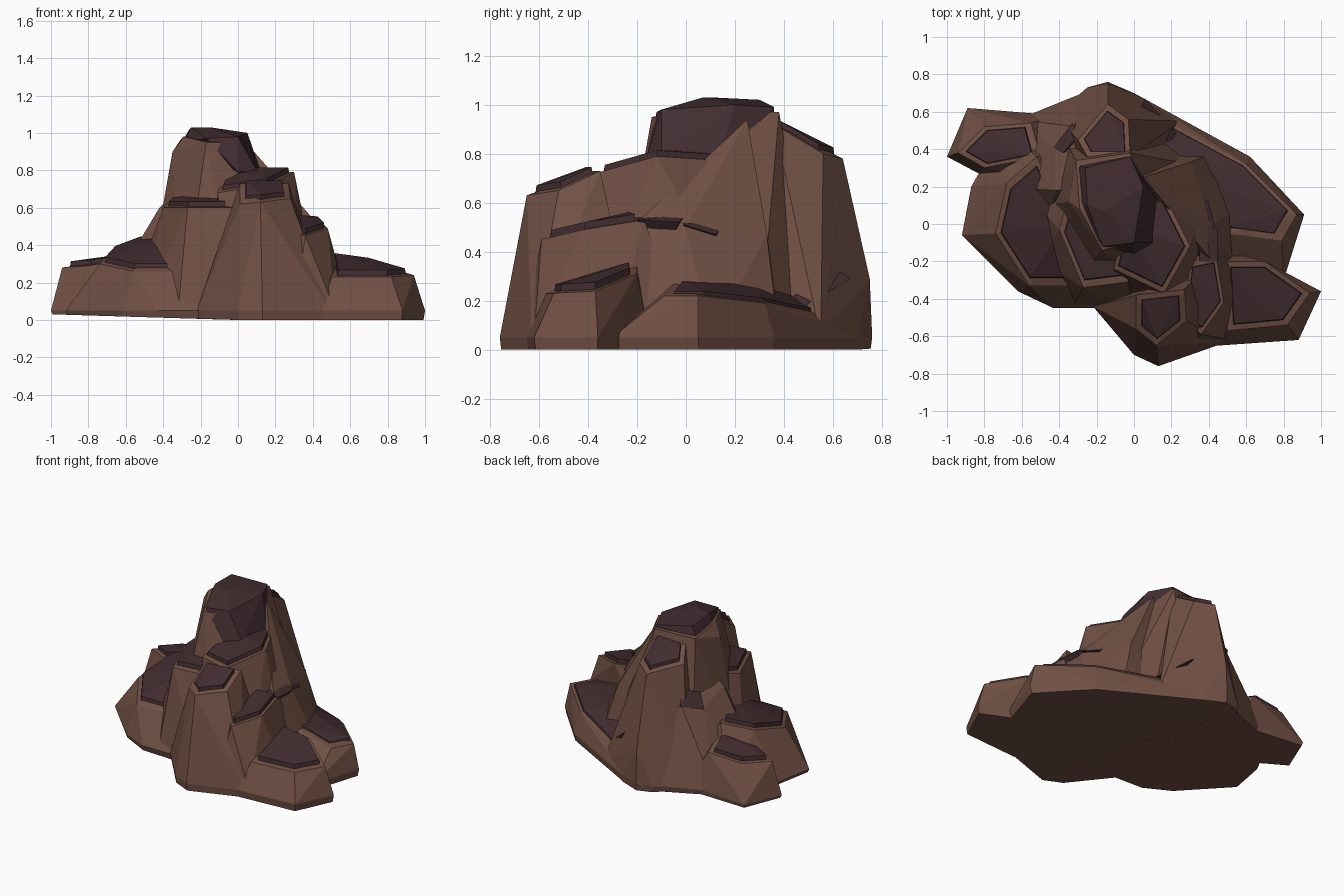
import bpy, bmesh
from mathutils import Vector


def material(name, rgb):
    m = bpy.data.materials.new(name)
    m.diffuse_color = (*rgb, 1)
    return m


BROWN = material("brown_rock", (0.165, 0.081, 0.059))
DARK = material("dark_cap_rock", (0.054, 0.026, 0.029))


def hull(name, points, mat):
    """Flat-faced boulder: convex hull of a few corner points."""
    bm = bmesh.new()
    for p in points:
        bm.verts.new(p)
    res = bmesh.ops.convex_hull(bm, input=bm.verts[:])
    junk = {g for g in res["geom_interior"] + res["geom_unused"]
            if isinstance(g, bmesh.types.BMVert) and g.is_valid}
    bmesh.ops.delete(bm, geom=list(junk), context='VERTS')
    bmesh.ops.recalc_face_normals(bm, faces=bm.faces[:])
    me = bpy.data.meshes.new(name)
    bm.to_mesh(me)
    bm.free()
    me.materials.append(mat)
    ob = bpy.data.objects.new(name, me)
    bpy.context.collection.objects.link(ob)
    return ob


def cap(name, top, lift=0.03, size=0.86):
    """Dark slab lying on a rock top, with a slanted edge."""
    top = [Vector(p) for p in top]
    c = sum(top, Vector()) / len(top)
    lower = [c + (p - c) * size - Vector((0, 0, 0.03)) for p in top]
    upper = [c + (p - c) * (size - 0.05) + Vector((0, 0, lift)) for p in top]
    hull(name, lower + upper, DARK)


def rock(name, base, top, capped=True, lift=0.03, size=0.86, bulge=()):
    """Brown rock from a ground outline (slightly undercut) and a top outline."""
    c = sum((Vector(p) for p in base), Vector((0, 0))) / len(base)
    lip = [(x, y, 0.05) for x, y in base]
    foot = [(c.x + (x - c.x) * 0.97, c.y + (y - c.y) * 0.97, 0.03 * max(0, -x)) for x, y in base]
    hull(name, lip + foot + list(top) + list(bulge), BROWN)
    if capped:
        cap(name + "_cap", top, lift, size)


# Central peak and its dark crown with a steep right side
rock("peak",
     [(-.5, .1), (-.4, .5), (.05, .55), (.4, .3), (.35, -.1), (0, -.3), (-.3, -.3)],
     [(-.35, .12, .9), (-.29, .08, .98), (-.31, .34, .96), (-.02, .38, .97),
      (.03, .2, .97), (-.02, -.1, .95), (-.17, -.14, .95)], capped=False)
hull("peak_crown",
     [(-.25, .1, 1.03), (-.26, .3, 1.02), (-.02, .36, .99), (.05, .2, 1.0),
      (0, -.1, .98), (-.17, -.12, .97), (-.15, .07, 1.03),
      (-.29, .11, .95), (-.3, .31, .95), (-.03, .36, .94),
      (.13, .13, .77), (0, -.16, .79), (.1, -.1, .8)], DARK)

# Upper tiers around the peak
rock("right_shoulder",
     [(.4, .3), (.45, -.1), (.35, -.4), (0, -.42), (-.1, -.2), (0, .3)],
     [(.15, .18, .77), (.3, -.12, .79), (.16, -.37, .72), (-.11, -.24, .68), (-.05, 0, .79)],
     size=0.9)
rock("left_tier",
     [(-.6, .2), (-.5, -.2), (-.32, -.43), (0, -.46), (0, 0), (-.3, .5)],
     [(-.4, -.03, .6), (-.27, -.34, .6), (-.03, -.31, .6), (-.12, 0, .66), (-.35, .15, .65)])
rock("front_buttress",
     [(0, -.7), (.13, -.76), (.28, -.7), (.5, -.63), (.4, -.2), (-.22, -.44)],
     [(.01, -.56, .62), (.12, -.65, .63), (.28, -.52, .65), (.27, -.35, .73), (.01, -.38, .73)],
     size=0.8)
rock("back_buttress",
     [(-.25, .73), (-.14, .76), (0, .7), (.25, .55), (.15, .3), (-.35, .3), (-.42, .58)],
     [(-.25, .36, .91), (-.3, .45, .82), (-.14, .64, .78), (-.03, .56, .8), (-.02, .36, .92)],
     size=0.82, bulge=[(-.14, .75, .29)])
rock("right_flank",
     [(.55, -.2), (.6, .1), (.42, .38), (0, .4), (0, -.2)],
     [(.42, -.2, .52), (.42, 0, .5), (.38, .14, .46), (.3, .33, .47),
      (.13, .1, .75), (.05, .25, .94)], capped=False)
rock("left_back_slope",
     [(-.75, .2), (-.62, .56), (-.25, .71), (-.1, .2), (-.5, -.1)],
     [(-.42, .18, .6), (-.42, .4, .52), (-.32, .52, .58), (-.2, .2, .8)], capped=False)

# Lower shelves and lobes
rock("left_shelf",
     [(-.92, -.06), (-.62, -.36), (-.43, -.45), (-.1, -.45), (-.2, .4), (-.7, .5), (-.87, .2)],
     [(-.74, -.05, .3), (-.56, -.33, .26), (-.29, -.33, .26), (-.35, 0, .42),
      (-.52, .36, .43), (-.68, .22, .37)], size=0.9)
rock("back_left_lobe",
     [(-1, .36), (-.89, .62), (-.66, .57), (-.4, .58), (-.4, .2), (-.83, .27)],
     [(-.94, .38, .28), (-.8, .52, .28), (-.55, .54, .3), (-.5, .36, .34), (-.8, .3, .29)],
     size=0.84)
rock("mid_right_block",
     [(.3, -.67), (.52, -.62), (.6, -.3), (.5, 0), (.2, 0), (.2, -.5)],
     [(.27, -.5, .47), (.36, -.59, .45), (.48, -.42, .49), (.44, -.17, .53), (.3, -.2, .54)])
rock("front_right_lobe",
     [(.45, -.65), (.88, -.62), (1, -.36), (.82, -.28), (.5, -.15)],
     [(.5, -.57, .23), (.82, -.54, .23), (.94, -.37, .24), (.7, -.2, .31), (.48, -.2, .34)],
     size=0.86)
rock("back_right_shelf",
     [(0, .7), (.27, .54), (.62, .36), (.91, .05), (.82, -.1), (.8, -.3), (.3, -.3), (0, .3)],
     [(.87, .05, .22), (.6, .32, .19), (.25, .51, .12), (.08, .6, .13),
      (.15, .3, .28), (.5, -.05, .27), (.79, -.09, .22)], size=0.92, lift=0.02)

# Small dark ledges on the walls
hull("right_ledge", [(.3, -.02, .56), (.3, .17, .53), (.4, .12, .47), (.43, -.01, .51),
                     (.3, 0, .45), (.3, .15, .43)], DARK)
hull("right_lower_ledge", [(.35, -.2, .54), (.45, -.2, .53), (.45, -.03, .52), (.35, 0, .55),
                           (.4, -.18, .46), (.4, -.05, .46)], DARK)
hull("back_left_ledge", [(-.43, .41, .52), (-.33, .54, .56), (-.29, .48, .65), (-.38, .38, .62),
                         (-.33, .4, .5)], DARK)
hull("back_ledge", [(.24, .47, .17), (.06, .67, .29), (.02, .6, .34), (.18, .44, .22), (.1, .5, .2)], DARK)
hull("front_ledge", [(-.16, -.46, .11), (-.01, -.62, .12), (0, -.6, .2), (0, -.42, .14)], DARK)
